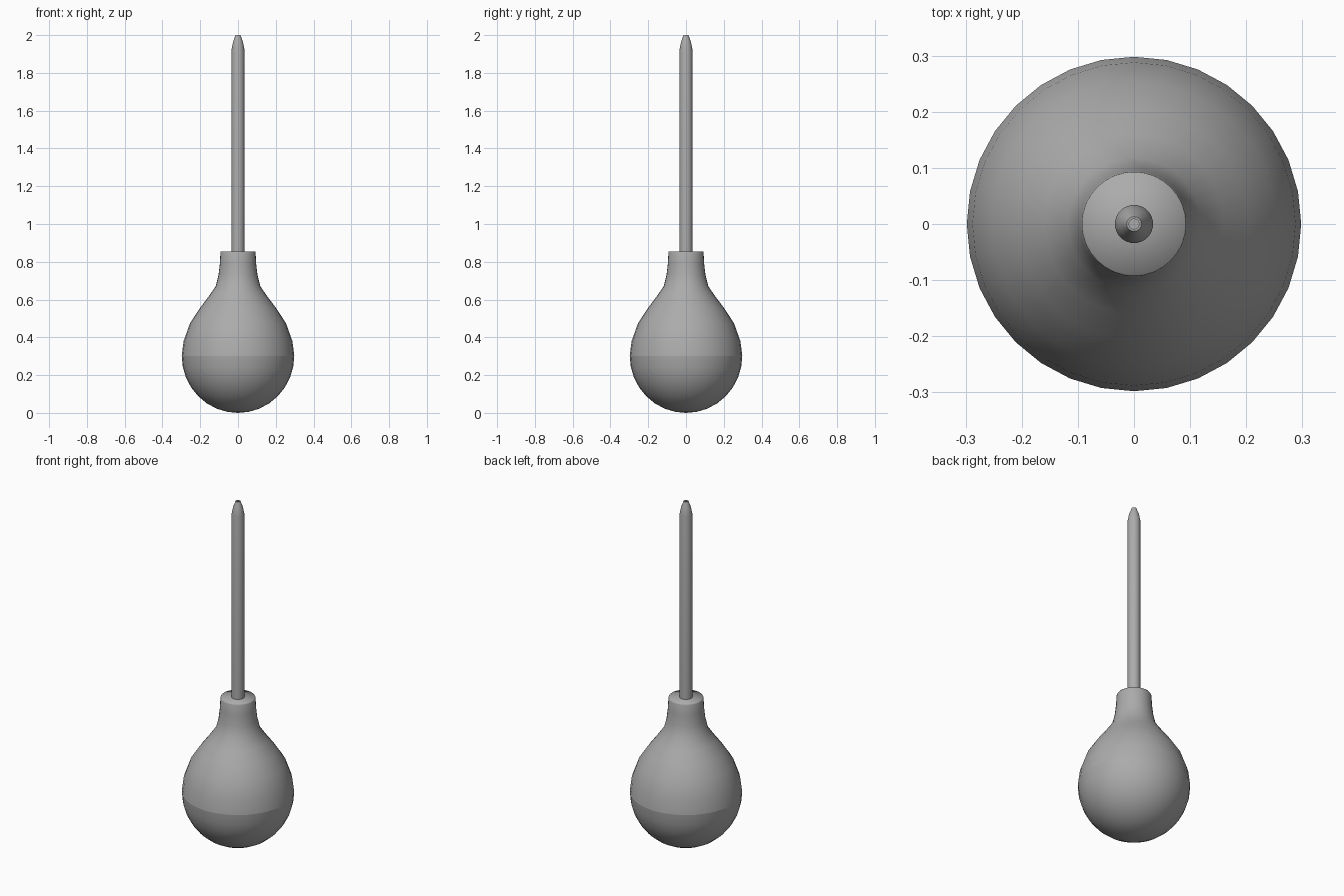
import bpy, bmesh, math

if "Cube" in bpy.data.objects:
    bpy.data.objects.remove(bpy.data.objects["Cube"])

# Mid grey shared by rubber and tube
grey = bpy.data.materials.new("mid_grey")
grey.diffuse_color = (0.41, 0.41, 0.41, 1)
grey.use_nodes = True
grey.node_tree.nodes["Principled BSDF"].inputs["Base Color"].default_value = grey.diffuse_color


def lathe(name, profile, segments=32, angle=40):
    """Spin a (radius, height) profile around the z axis."""
    bm = bmesh.new()
    verts = [bm.verts.new((r, 0, z)) for r, z in profile]
    edges = [bm.edges.new(pair) for pair in zip(verts, verts[1:])]
    bmesh.ops.spin(bm, geom=verts + edges, cent=(0, 0, 0), axis=(0, 0, 1),
                   angle=math.tau, steps=segments, use_merge=True)
    bmesh.ops.remove_doubles(bm, verts=bm.verts, dist=1e-5)
    bmesh.ops.recalc_face_normals(bm, faces=bm.faces)
    mesh = bpy.data.meshes.new(name)
    bm.to_mesh(mesh)
    bm.free()
    mesh.materials.append(grey)
    obj = bpy.data.objects.new(name, mesh)
    bpy.context.collection.objects.link(obj)
    bpy.context.view_layer.objects.active = obj
    obj.select_set(True)
    bpy.ops.object.shade_smooth_by_angle(angle=math.radians(angle))
    obj.select_set(False)


# Lower half of the rubber bulb
R = 0.298
lower = [(R * math.sin(a), 0.302 - 0.302 * math.cos(a))
         for a in (math.pi / 2 * i / 8 for i in range(9))]
lathe("bulb_lower_half", lower)

# Upper half: shoulder and neck with a softened rim, meeting at the seam
upper = [(R, 0.302), (0.288, 0.38), (0.254, 0.475), (0.205, 0.55),
         (0.16, 0.61), (0.118, 0.67), (0.103, 0.73), (0.096, 0.79),
         (0.093, 0.85), (0.091, 0.855), (0, 0.855)]
lathe("bulb_upper_half", upper, angle=80)

# Glass tube with a tapered, open tip
lathe("glass_tube", [(0.034, 0.84), (0.034, 1.925), (0.026, 1.965),
                     (0.013, 2.0), (0.009, 2.0), (0.009, 1.96),
                     (0, 1.96)])
